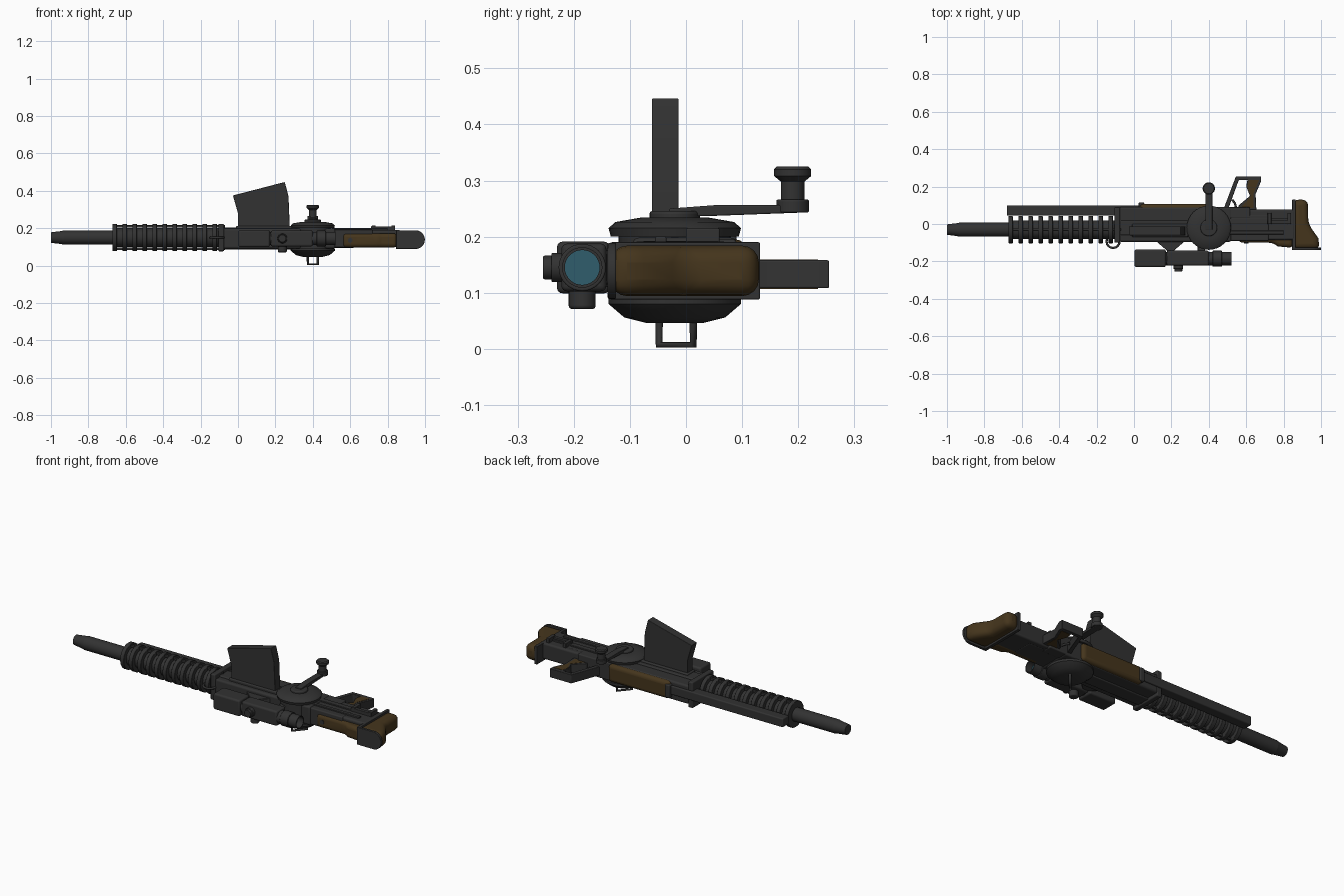
import bpy, bmesh, math
from mathutils import Vector

cube = bpy.data.objects.get("Cube")
if cube:
    bpy.data.objects.remove(cube, do_unlink=True)


def material(name, red, green, blue):
    mat = bpy.data.materials.new(name)
    mat.use_nodes = True
    colour = (red, green, blue, 1)
    mat.diffuse_color = colour
    mat.node_tree.nodes["Principled BSDF"].inputs["Base Color"].default_value = colour
    return mat


METAL = material("dark metal", .032, .032, .032)
WOOD = material("brown wood", .06, .036, .012)
GLASS = material("teal glass", .03, .11, .15)

# Shared heights, positions and edge softness
MID = .145
BORE = Vector((0, -.03, .15))
DRUM = Vector((.4, -.02, 0))
SIGHT = Vector((0, -.185, MID))
FINE, SOFT, ROUND = .003, .006, .02


def finish(name, bm, mat, bevel, segments=4):
    """Turn a bmesh into a bevelled, smoothly shaded object."""
    bmesh.ops.recalc_face_normals(bm, faces=bm.faces)
    mesh = bpy.data.meshes.new(name)
    bm.to_mesh(mesh)
    bm.free()
    mesh.materials.append(mat)
    part = bpy.data.objects.new(name, mesh)
    bpy.context.collection.objects.link(part)
    if bevel:
        modifier = part.modifiers.new("Bevel", "BEVEL")
        modifier.width = bevel
        modifier.segments = segments
        modifier.limit_method = "ANGLE"
    bpy.ops.object.select_all(action="DESELECT")
    part.select_set(True)
    bpy.context.view_layer.objects.active = part
    bpy.ops.object.shade_smooth_by_angle(angle=math.radians(35))


def slab(name, outline, middle, thickness, axis="z", mat=METAL, bevel=FINE):
    """Extrude a flat outline along an axis, centred on the middle."""
    def place(point, depth):
        u, v = point
        return Vector({"x": (depth, u, v), "y": (u, depth, v), "z": (u, v, depth)}[axis])

    bm = bmesh.new()
    start = middle - thickness / 2
    face = bm.faces.new([bm.verts.new(place(point, start)) for point in outline])
    grown = bmesh.ops.extrude_face_region(bm, geom=[face])["geom"]
    moved = [item for item in grown if isinstance(item, bmesh.types.BMVert)]
    bmesh.ops.translate(bm, vec=place((0, 0), thickness), verts=moved)
    finish(name, bm, mat, bevel)


def box(name, x, y, height, middle=MID, mat=METAL, bevel=SOFT):
    """Block over an x range and a y range, with a height about its middle."""
    (left, right), (front, back) = x, y
    outline = [(left, front), (right, front), (right, back), (left, back)]
    slab(name, outline, middle, height, mat=mat, bevel=bevel)


def turned(name, profile, centre, axis="z", mat=METAL, bevel=0, sides=32):
    """Turn a profile of (radius, distance along the axis) about the axis."""
    bm = bmesh.new()
    rings = []
    for radius, along in profile:
        ring = []
        for side in range(sides):
            angle = math.tau * side / sides
            u, v = radius * math.cos(angle), radius * math.sin(angle)
            offset = {"x": (along, u, v), "y": (u, along, v), "z": (u, v, along)}[axis]
            ring.append(bm.verts.new(centre + Vector(offset)))
        rings.append(ring)
    for lower, upper in zip(rings, rings[1:]):
        for side in range(sides):
            previous = side - 1
            bm.faces.new((lower[previous], lower[side], upper[side], upper[previous]))
    bm.faces.new(rings[0])
    bm.faces.new(rings[-1])
    finish(name, bm, mat, bevel)


def rod(name, radius, start, end, centre, axis="z", mat=METAL, bevel=FINE):
    turned(name, [(radius, start), (radius, end)], centre, axis, mat, bevel)


def tube(name, points, radius=SOFT, closed=False):
    """Round bar that follows a path."""
    curve = bpy.data.curves.new(name, "CURVE")
    curve.dimensions = "3D"
    curve.bevel_depth = radius
    curve.use_fill_caps = True
    spline = curve.splines.new("POLY")
    spline.points.add(len(points) - 1)
    for target, point in zip(spline.points, points):
        target.co = (*point, 1)
    spline.use_cyclic_u = closed
    curve.materials.append(METAL)
    bpy.context.collection.objects.link(bpy.data.objects.new(name, curve))


def arc(centre_u, centre_v, radius, start, end, steps=16):
    """Points along a circular arc, with angles in half turns."""
    angles = [math.pi * (start + (end - start) * step / steps) for step in range(steps + 1)]
    return [(centre_u + radius * math.cos(a), centre_v + radius * math.sin(a)) for a in angles]


# Barrel with tapered muzzle
turned("muzzle", [(.028, -1), (.034, -.95), (.038, -.93)], BORE, "x")
rod("barrel", .038, -.93, -.66, BORE, "x", bevel=0)

# Finned cooling jacket with its rail
rod("jacket_core", .05, -.67, -.1, BORE, "x")
fin_count, fin_gap, fin_half = 11, .0535, .012
for index in range(fin_count):
    middle = index * fin_gap - .66
    rod("cooling_fin", .073, middle - fin_half, middle + fin_half, BORE, "x")
box("jacket_rail", (-.68, .03), (.045, .1), .05, BORE.z)
for side in (-1, 1):
    box("rail_edge", (-.67, -.07), (-.037, -.023), .014, BORE.z + side * .06, bevel=FINE)
box("jacket_collar", (-.105, -.075), (-.1, .09), .147, BORE.z)
tube("sling_ring", [(x, y, BORE.z) for x, y in arc(-.112, -.093, .035, 0, 2)], closed=True)

# Receiver and fore grip
box("receiver", (-.08, .52), (-.095, .09), .106, bevel=ROUND / 2)
box("receiver_spine", (-.08, .4), (-.06, .02), .12)
box("lower_frame", (0, .62), (.03, .09), .1)
box("fore_grip", (.03, .42), (.05, .108), .1, mat=WOOD, bevel=ROUND)
box("grip_cap", (.025, .055), (.06, .115), .075)
box("rear_frame", (.45, .86), (-.085, .077), .092, bevel=ROUND / 2)
box("rear_frame_side", (.5, .72), (-.09, .05), .095)

# Curved box magazine
slab("magazine", [(0, .2), (0, .28), (-.027, .375), (.25, .447), (.27, .37), (.277, .2)],
     -.037, .048, "y")
box("magazine_well", (-.01, .29), (-.07, 0), .025, .2)

# Drum housing
rod("drum_core", .1, .07, .21, DRUM)
turned("drum_lid", [(.114, .2), (.118, .215), (.106, .226), (.06, .234)], DRUM)
turned("drum_base", [(.118, .092), (.118, .08), (.09, .056), (.05, .046)], DRUM)
loop_radius = .007
loop_top, loop_bottom = .055, loop_radius
near, far = DRUM + Vector((-.026, -.028, 0)), DRUM + Vector((.026, .033, 0))
tube("drum_loop", [(end.x, end.y, z) for end, z in (
    (near, loop_top), (near, loop_bottom), (far, loop_bottom), (far, loop_top))], loop_radius)

# Crank
rod("crank_hub", .045, .22, .246, DRUM, bevel=SOFT)
slab("crank_arm", [(-.03, .235), (.05, .237), (.21, .243), (.21, .256), (.05, .256), (-.03, .25)],
     DRUM.x, .038, "x")
KNOB = DRUM + Vector((0, .21, 0))
rod("crank_knob_stem", .021, .25, .31, KNOB)
rod("crank_knob_base", .029, .243, .266, KNOB)
turned("crank_knob_top", [(.021, .298), (.033, .308), (.033, .32), (.028, .325)], KNOB)

# Pistol grip, guard and trigger
GRIP, GRIP_WIDTH = .133, .05
slab("pistol_grip", [(.55, .06), (.56, .1), (.62, .15), (.6, .2), (.61, .255), (.68, .255),
                     (.68, .23), (.65, .16), (.655, .06)], GRIP, GRIP_WIDTH)
slab("grip_panel", [(.57, .085), (.625, .15), (.605, .2), (.615, .235), (.668, .235),
                    (.638, .16), (.64, .085)], GRIP, GRIP_WIDTH + FINE, mat=WOOD, bevel=0)
slab("guard_bar", [(.475, .07), (.545, .255), (.62, .255), (.62, .235), (.56, .235), (.5, .07)],
     GRIP, GRIP_WIDTH)
tube("trigger", [(.55, .07, GRIP), (.54, .11, GRIP), (.525, .13, GRIP)])

# Shoulder stock
slab("cheek_wood", [(.56, -.05), (.56, -.1), (.74, -.1), (.77, -.12), (.85, -.127), (.85, -.05)],
     MID - ROUND / 2, .076, mat=WOOD, bevel=ROUND)
slab("butt_wood", [(.85, .13), (.93, .13), (.932, 0), (.985, -.075), (.993, -.135), (.85, -.135)],
     MID - SOFT, .09, mat=WOOD, bevel=ROUND * 1.5)
box("butt_front_plate", (.846, .864), (-.135, .132), .102, MID - SOFT, bevel=FINE)
slab("butt_toe_plate", arc(.949, MID - SOFT, .05, -.5, .5) + [(.845, .189), (.845, .089)],
     -.132, .015, "y")

# Rear rails, latch and screw
box("left_rear_rail", (.5, .84), (0, .03), .02, .19, bevel=FINE)
box("right_rear_rail", (.5, .8), (-.055, -.035), .02, .19, bevel=FINE)
box("rear_latch", (.71, .83), (0, .02), .02, .2, bevel=FINE)
for stop in (.725, .83):
    box("latch_stop", (stop - .01, stop + .01), (0, .06), .03, .2, bevel=FINE)
rod("wood_screw", .013, -.103, -.09, Vector((.6, 0, MID - ROUND / 2)), "y", bevel=0)

# Telescopic sight with a recessed eye lens
box("sight_front_body", (.003, .17), (-.23, -.136), .092, bevel=ROUND / 2)
box("sight_centre_body", (.175, .4), (-.222, -.142), .085, bevel=ROUND / 2)
turned("sight_tube", [(.036, .15), (.036, .52), (.031, .52), (.031, .48)], SIGHT, "x")
rod("sight_eye_collar", .042, .42, .47, SIGHT, "x")
rod("sight_eye_lens", .031, .475, .484, SIGHT, "x", GLASS, bevel=0)
TURRET = SIGHT + Vector((.237, 0, 0))
rod("sight_side_knob", .026, -.055, -.03, TURRET, "y")
rod("sight_side_cap", .021, -.07, -.05, TURRET, "y")
rod("sight_lower_knob", .024, -.074, -.03, TURRET, bevel=SOFT)
slab("sight_mount", [(.11, -.085), (.18, -.145), (.21, -.145), (.28, -.085)], MID, .07)
box("sight_rear_mount", (.34, .38), (-.15, -.08), .06)
